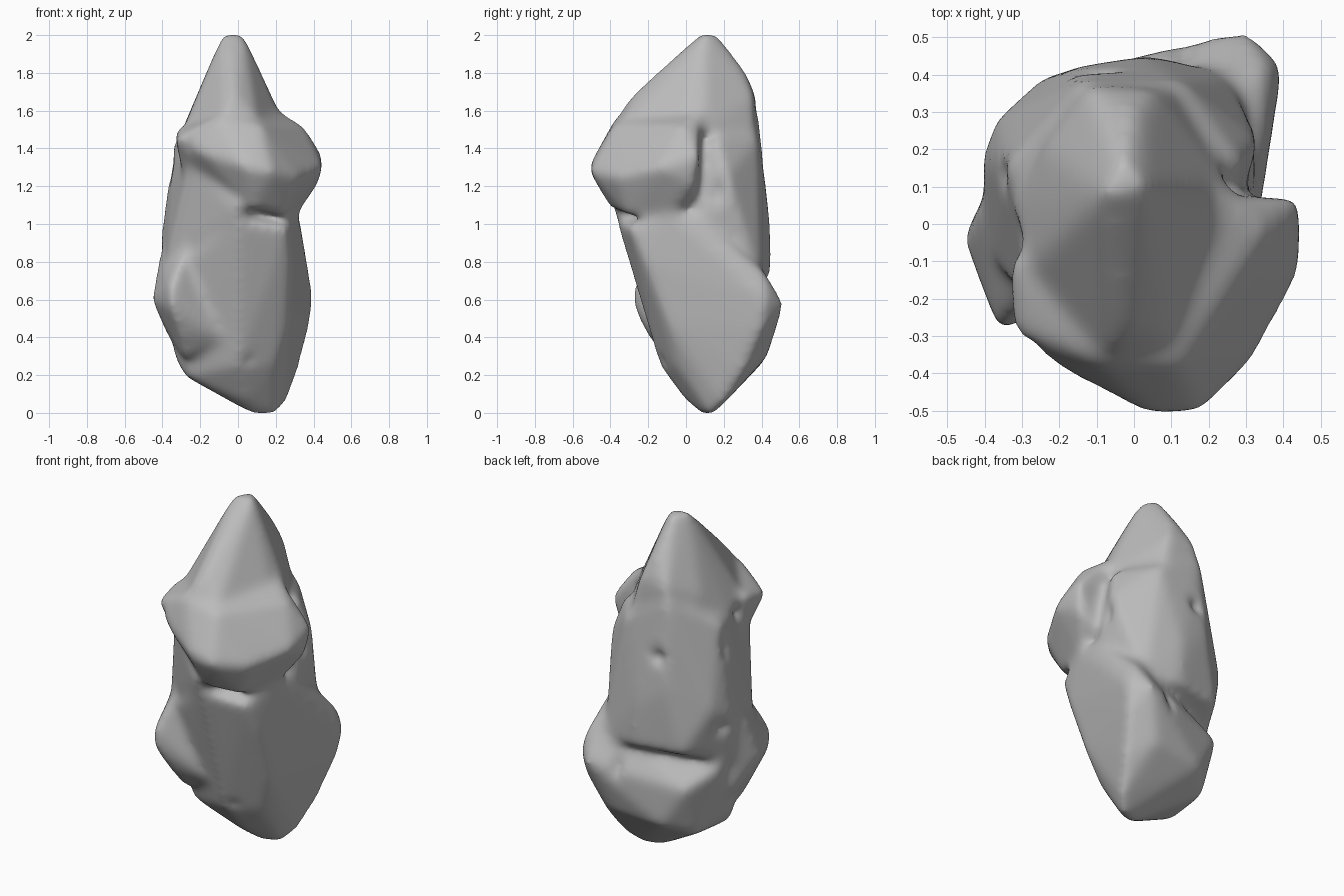
import bpy
import bmesh
from mathutils import Matrix

default_cube = bpy.data.objects.get("Cube")
if default_cube:
    bpy.data.objects.remove(default_cube, do_unlink=True)

# Corner points of the rough-hewn masses that fuse into one stone
PEAK = [
    (-.08, .08, 2.01), (.03, .1, 2.01), (-.03, .17, 2.01),
    (-.02, -.27, 1.7), (-.07, -.35, 1.6), (.1, -.33, 1.55),
    (.21, 0, 1.6), (-.25, -.08, 1.58), (-.29, -.12, 1.5),
    (-.33, .05, 1.42), (-.24, .2, 1.6), (0, .31, 1.82),
    (-.12, .37, 1.68), (.05, .36, 1.68), (.12, .37, 1.4),
    (-.2, .36, 1.3), (0, -.3, 1.3), (.26, .1, 1.5),
]
HEAD = [
    (.05, -.52, 1.3), (.18, -.51, 1.28), (.32, -.37, 1.25),
    (.45, -.13, 1.3), (.45, .07, 1.36), (.42, .04, 1.2),
    (.31, -.08, 1.04), (.08, -.4, 1.08), (.24, -.31, 1.04),
    (-.33, -.29, 1.45), (-.34, -.1, 1.5), (-.2, -.39, 1.38),
    (-.1, -.37, 1.57), (.12, -.38, 1.53), (.35, -.02, 1.52),
    (.22, .08, 1.6), (-.28, -.1, 1.2), (.31, .06, 1.14),
]
TORSO = [
    (-.34, .15, 1.45), (-.37, .28, .98), (-.16, .42, 1.1),
    (.03, .45, .95), (.19, .36, 1), (.34, .22, 1.25),
    (.32, .1, 1.1), (.13, .38, 1.45), (-.14, .38, 1.6),
    (.29, .16, 1.45), (-.41, .17, .92), (-.38, -.1, .8),
    (0, -.4, 1.1), (-.26, -.24, 1.3), (0, -.27, .8),
    (.31, 0, .8), (.26, .4, .68), (.05, .45, .72),
    (-.25, .39, .72), (-.39, .1, .6), (-.1, -.18, .55),
]
BASE = [
    (.1, .1, -.02), (.2, .13, -.02), (.05, 0, .06), (.26, .2, .05),
    (.4, .42, .6), (.36, .43, .72), (.3, .52, .58), (.38, .4, .45),
    (.32, .3, .22), (.2, .43, .3), (-.12, .41, .27), (-.25, .27, .2),
    (-.34, .05, .3), (-.28, -.03, .19), (0, -.14, .25), (.19, -.06, .25),
    (.02, -.28, .8), (0, -.37, 1.02), (.26, -.3, .98), (.28, -.22, .8),
    (.27, -.1, .48), (.32, -.08, 1.05), (.32, .05, 1.05), (.28, .38, .8),
    (-.26, .38, .5), (-.37, .2, .6), (-.29, -.19, .8),
]
FLANK = [
    (-.36, -.29, .66), (-.36, -.28, .55), (-.46, -.04, .6),
    (-.42, 0, .8), (-.3, -.21, .42), (-.27, -.18, .9),
    (-.38, .1, .42), (-.28, -.1, .27), (-.08, -.16, .4),
    (-.39, .1, .95), (-.1, -.1, .7),
]

# Hollows worn into the surface: centre and radii
HOLLOWS = [
    ((.35, .16, 1.17), (.05, .06, .1)),
    ((-.37, .13, 1.3), (.04, .04, .1)),
    ((-.1, .42, 1.27), (.05, .05, .05)),
    ((-.28, -.34, 1.4), (.03, .05, .05)),
    ((.25, -.29, 1.5), (.04, .05, .03)),
    ((.07, -.15, .27), (.05, .05, .04)),
    ((-.4, .21, .84), (.05, .06, .05)),
    ((.13, .51, .66), (.05, .09, .18)),
]


def add_hull(target, points):
    """Add a closed convex mass around the corner points."""
    verts = [target.verts.new(p) for p in points]
    bmesh.ops.convex_hull(target, input=verts)
    loose = [v for v in target.verts if not v.link_faces]
    bmesh.ops.delete(target, geom=loose, context='VERTS')


def make_object(name, bm):
    bmesh.ops.recalc_face_normals(bm, faces=bm.faces)
    mesh = bpy.data.meshes.new(name)
    bm.to_mesh(mesh)
    bm.free()
    obj = bpy.data.objects.new(name, mesh)
    bpy.context.scene.collection.objects.link(obj)
    return obj


def add_remesh(obj, name, size):
    mod = obj.modifiers.new(name, 'REMESH')
    mod.mode = 'VOXEL'
    mod.voxel_size = size


# Stone body from the overlapping masses
bm = bmesh.new()
for points in (PEAK, HEAD, TORSO, BASE, FLANK):
    add_hull(bm, points)
stone = make_object("stone_body", bm)

# Cutter for the hollows
bm = bmesh.new()
for centre, radii in HOLLOWS:
    matrix = Matrix.Translation(centre) @ Matrix.Diagonal((*radii, 1))
    bmesh.ops.create_icosphere(bm, subdivisions=3, radius=1, matrix=matrix)
cutter = make_object("hollow_cutter", bm)
cutter.hide_render = True

# Fuse, carve and soften
add_remesh(stone, "fuse", .02)
carve = stone.modifiers.new("carve", 'BOOLEAN')
carve.operation = 'DIFFERENCE'
carve.solver = 'EXACT'
carve.object = cutter
add_remesh(stone, "refine", .016)
soften = stone.modifiers.new("soften", 'SMOOTH')
soften.factor = .5
soften.iterations = 30

# Bake the modifiers and remove the cutter
graph = bpy.context.evaluated_depsgraph_get()
baked = bpy.data.meshes.new_from_object(stone.evaluated_get(graph))
stone.modifiers.clear()
stone.data = baked
baked.name = "stone_body"
bpy.data.objects.remove(cutter, do_unlink=True)

# Rest the stone on the ground
baked.transform(Matrix.Translation((0, 0, -min(v.co.z for v in baked.vertices))))

# Plain grey stone, smooth shaded
grey = bpy.data.materials.new("stone_grey")
grey.use_nodes = True
colour = (.5, .5, .5, 1)
grey.diffuse_color = colour
grey.node_tree.nodes["Principled BSDF"].inputs["Base Color"].default_value = colour
baked.materials.clear()
baked.materials.append(grey)
for face in baked.polygons:
    face.use_smooth = True
    face.material_index = 0
